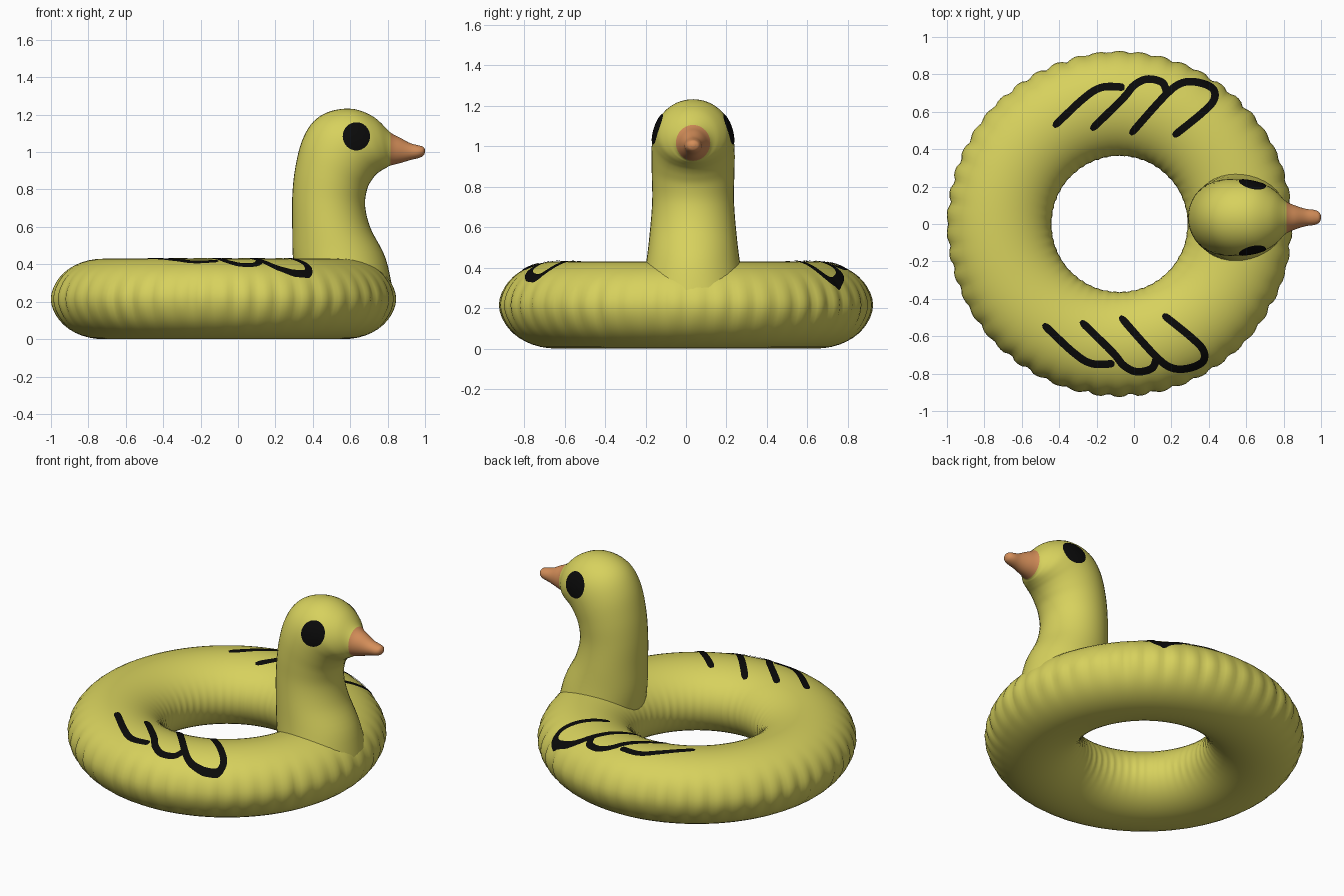
import bpy, bmesh, math, random
from mathutils import Vector
from mathutils.bvhtree import BVHTree

if "Cube" in bpy.data.objects:
    bpy.data.objects.remove(bpy.data.objects["Cube"])

random.seed(4)


def material(name, rgb):
    m = bpy.data.materials.new(name)
    m.diffuse_color = (*rgb, 1)
    m.use_nodes = True
    m.node_tree.nodes["Principled BSDF"].inputs["Base Color"].default_value = m.diffuse_color
    return m


YELLOW = material("yellow vinyl", (0.68, 0.64, 0.11))
ORANGE = material("orange beak", (0.66, 0.27, 0.10))
BLACK = material("black paint", (0.003, 0.003, 0.003))


def grid_mesh(name, rows, mats, close_u=False, close_v=False, caps=False, rule=None):
    """Skin rows of points into a smooth object; return a BVH tree of it."""
    bm = bmesh.new()
    vs = [[bm.verts.new(p) for p in row] for row in rows]
    nu, nv = len(rows), len(rows[0])
    for i in range(nu if close_u else nu - 1):
        for j in range(nv if close_v else nv - 1):
            a, b = vs[i], vs[(i + 1) % nu]
            k = (j + 1) % nv
            f = bm.faces.new((a[j], a[k], b[k], b[j]))
            f.material_index = rule(i) if rule else 0
    if caps:
        bm.faces.new(vs[0])
        bm.faces.new(vs[-1]).material_index = rule(nu) if rule else 0
    bmesh.ops.recalc_face_normals(bm, faces=bm.faces)
    for f in bm.faces:
        f.smooth = True
    me = bpy.data.meshes.new(name)
    bm.to_mesh(me)
    tree = BVHTree.FromBMesh(bm)
    bm.free()
    for m in mats:
        me.materials.append(m)
    ob = bpy.data.objects.new(name, me)
    bpy.context.collection.objects.link(ob)
    return tree


def spline(keys, steps):
    """Catmull-Rom samples through tuples of any length."""
    out = []
    for i in range(len(keys) - 1):
        p0, p1, p2, p3 = (keys[min(max(i + d, 0), len(keys) - 1)] for d in (-1, 0, 1, 2))
        for s in range(steps):
            t = s / steps
            out.append(tuple(0.5 * (2 * b + (c - a) * t + (2 * a - 5 * b + 4 * c - d) * t * t
                                    + (3 * b - a - 3 * c + d) * t ** 3)
                             for a, b, c, d in zip(p0, p1, p2, p3)))
    return out + [tuple(keys[-1])]


def painted(name, rows, direction, tree, close_v=False):
    """Thin painted patch: project rows of points onto a surface."""
    d = Vector(direction)
    proj = []
    for row in rows:
        line = []
        for p in row:
            hit, n, _, _ = tree.ray_cast(Vector(p), d)
            n = -n if n.dot(d) > 0 else n
            line.append(hit + n * 0.004)
        proj.append(line)
    grid_mesh(name, proj, [BLACK], close_v=close_v)


# Inflated swim ring with a puckered outer seam
CX, R, A, B, NU, NV, PUCKERS = -0.0775, 0.643, 0.278, 0.215, 240, 44, 50
depth = [random.uniform(0.008, 0.018) for _ in range(PUCKERS)]
rows = []
for i in range(NU):
    u = 2 * math.pi * i / NU
    phase = i / NU * PUCKERS
    crease = (0.5 + 0.5 * math.cos(2 * math.pi * phase)) ** 2 * depth[round(phase) % PUCKERS]
    row = []
    for j in range(NV):
        v = 2 * math.pi * j / NV
        c = math.cos(v)
        seam = max(0, c)
        r = R + A * c + 0.004 * seam ** 30 - crease * seam ** 6 - 0.25 * crease * min(0, c) ** 8
        row.append((CX + r * math.cos(u), r * math.sin(u), B + B * math.sin(v)))
    rows.append(row)
ring_tree = grid_mesh("swim_ring", rows, [YELLOW], close_u=True, close_v=True)

# Neck, head and beak: sections as back x, z, front x, z, half width
SECTIONS = [
    (0.33, 0.22, 0.835, 0.22, 0.27), (0.295, 0.42, 0.79, 0.43, 0.232),
    (0.29, 0.60, 0.71, 0.59, 0.212), (0.29, 0.76, 0.68, 0.71, 0.202),
    (0.305, 0.91, 0.69, 0.80, 0.204), (0.342, 1.06, 0.715, 0.85, 0.206),
    (0.405, 1.165, 0.742, 0.883, 0.202), (0.50, 1.22, 0.765, 0.90, 0.192),
    (0.62, 1.23, 0.785, 0.912, 0.17), (0.73, 1.185, 0.80, 0.92, 0.13),
    (0.815, 1.105, 0.815, 0.928, 0.085), (0.87, 1.075, 0.87, 0.942, 0.061),
    (0.92, 1.048, 0.92, 0.957, 0.046), (0.965, 1.036, 0.965, 0.968, 0.04),
    (0.99, 1.028, 0.99, 0.98, 0.028), (1.0, 1.012, 1.0, 0.998, 0.008)]
STEPS, HY = 5, 0.035
rows = []
for bx, bz, fx, fz, w in spline(SECTIONS, STEPS):
    row = []
    for j in range(40):
        t = 2 * math.pi * j / 40
        k = 0.5 + 0.5 * math.cos(t)
        row.append((fx + (bx - fx) * k, HY + w * math.sin(t), fz + (bz - fz) * k))
    rows.append(row)
head_tree = grid_mesh("neck_head_and_beak", rows, [YELLOW, ORANGE], close_v=True, caps=True,
                      rule=lambda i: int(i >= 10 * STEPS))

# Painted round eyes on both sides
for name, side in (("left_eye", 1), ("right_eye", -1)):
    rows = []
    for k in range(9):
        s = 0.001 + k / 8
        rows.append([(0.632 + 0.072 * s * math.cos(a), side, 1.083 + 0.074 * s * math.sin(a))
                     for a in (2 * math.pi * j / 32 for j in range(32))])
    painted(name, rows, (0, -side, 0), head_tree, close_v=True)

# Painted wing feathers: strokes drawn in plan on the ring
STROKES = [
    [(-0.43, 0.52), (-0.27, 0.67), (-0.17, 0.73), (-0.05, 0.73)],
    [(-0.23, 0.505), (-0.06, 0.67), (0.0, 0.74), (0.07, 0.773), (0.15, 0.755), (0.175, 0.70)],
    [(-0.02, 0.48), (0.16, 0.68), (0.25, 0.75), (0.34, 0.755), (0.42, 0.72), (0.425, 0.66),
     (0.36, 0.59), (0.21, 0.47)]]


def ribbon(points, half):
    path = [Vector((x, y, 2)) for x, y in spline(points, 10)]
    rows = []
    for i, p in enumerate(path):
        t = (path[min(i + 1, len(path) - 1)] - path[max(i - 1, 0)]).normalized()
        side = Vector((-t.y, t.x, 0))
        end = min(i, len(path) - 1 - i)
        h = half * (0.45, 0.85, 1)[min(end, 2)]
        rows.append([p + side * h * (k / 2 - 1) for k in range(5)])
    return rows


for w, (name, flip) in enumerate((("left_wing", False), ("right_wing", True))):
    for n, stroke in enumerate(STROKES):
        pts = [(x - 0.055, -y - 0.015) for x, y in stroke] if flip else stroke
        painted(f"{name}_feather_{n + 1}", ribbon(pts, 0.02), (0, 0, -1), ring_tree)
